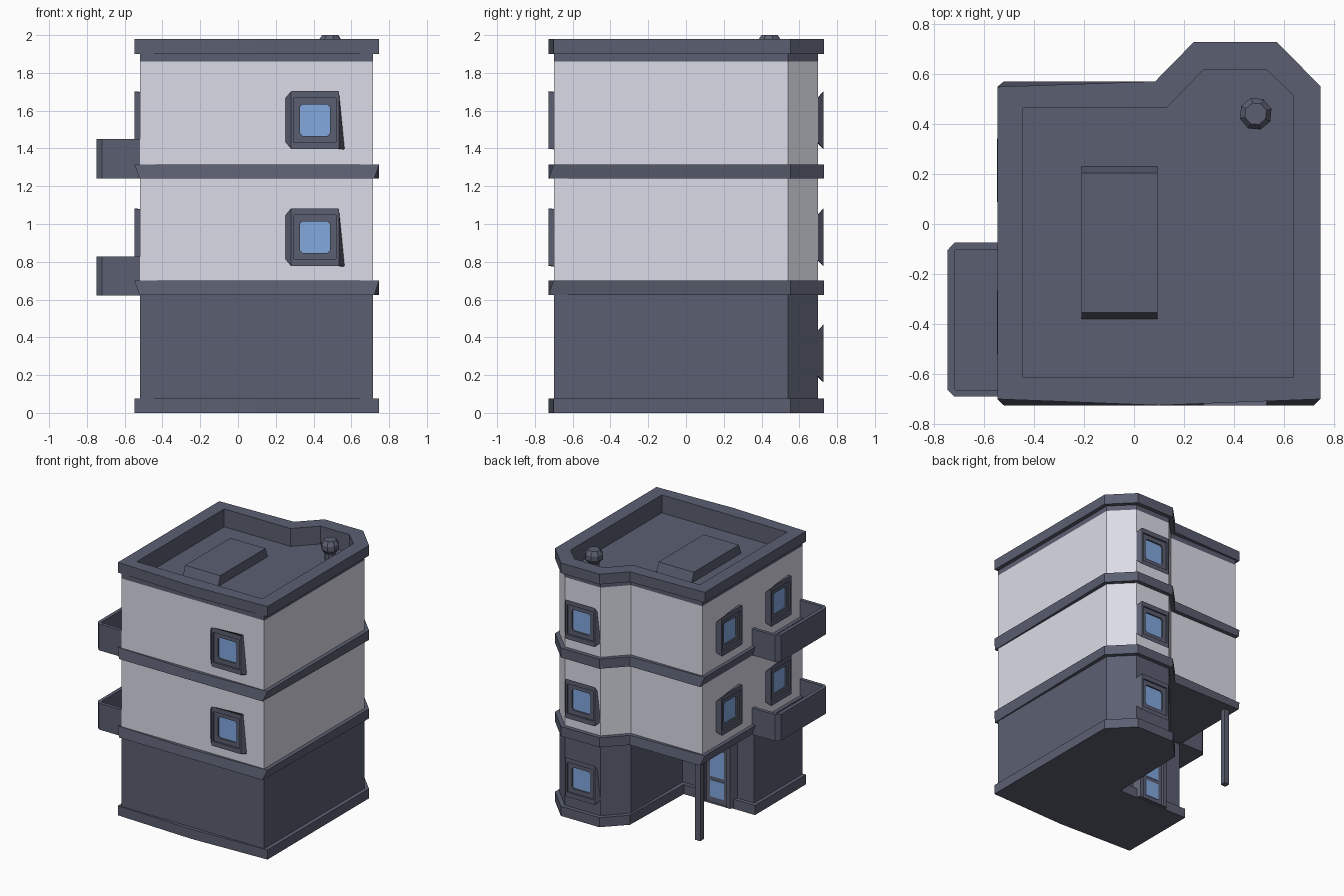
import bpy, bmesh, math
from mathutils import Vector

cube = bpy.data.objects.get("Cube")
if cube:
    bpy.data.objects.remove(cube)


def material(name, rgb):
    m = bpy.data.materials.new(name)
    m.use_nodes = True
    m.diffuse_color = (*rgb, 1)
    m.node_tree.nodes["Principled BSDF"].inputs["Base Color"].default_value = (*rgb, 1)
    return m


SLATE = material("slate_grey", (0.105, 0.115, 0.165))
PLASTER = material("pale_plaster", (0.73, 0.73, 0.82))
GLASS = material("blue_glass", (0.225, 0.395, 0.74))


def loft(name, rings, mats=(SLATE,), strip_mats=(), end_mat=0):
    """Join equal-sized rings of points into a closed solid."""
    bm = bmesh.new()
    loops = [[bm.verts.new(p) for p in ring] for ring in rings]
    for k, (a, b) in enumerate(zip(loops, loops[1:])):
        for i in range(len(a)):
            j = (i + 1) % len(a)
            f = bm.faces.new((a[i], a[j], b[j], b[i]))
            f.material_index = strip_mats[k] if k < len(strip_mats) else 0
    bm.faces.new(loops[0][::-1])
    bm.faces.new(loops[-1]).material_index = end_mat
    bmesh.ops.recalc_face_normals(bm, faces=bm.faces)
    mesh = bpy.data.meshes.new(name)
    bm.to_mesh(mesh)
    bm.free()
    for m in mats:
        mesh.materials.append(m)
    ob = bpy.data.objects.new(name, mesh)
    bpy.context.scene.collection.objects.link(ob)
    return ob


def at(outline, z):
    return [(x, y, z) for x, y in outline]


def rect(x0, x1, y0, y1):
    return [(x0, y0), (x1, y0), (x1, y1), (x0, y1)]


# Plan outlines, starting at the front corner by the balconies
BAY = [(0.56, 0.698), (0.25, 0.698), (0.1, 0.54)]
BAY_OUT = [(0.573, 0.73), (0.24, 0.73), (0.085, 0.572)]
WALL = [(-0.52, -0.698), (0.1, -0.698), (0.716, -0.698), (0.716, 0.54), *BAY, (-0.52, 0.54)]
LOW = [(-0.522, -0.727), (0.1, -0.727), (0.722, -0.727), (0.747, 0.553), *BAY_OUT, (-0.522, 0.572)]
HIGH = [(-0.548, -0.702), (0.1, -0.727), (0.747, -0.702), (0.747, 0.553), *BAY_OUT, (-0.548, 0.55)]
PARAPET = [(-0.445, -0.615), (0.1, -0.615), (0.64, -0.615), (0.64, 0.515),
           (0.53, 0.62), (0.28, 0.62), (0.13, 0.465), (-0.445, 0.465)]
# Ground floor is notched for the covered entrance
GROUND = WALL[:7] + [(0.1, -0.1), (-0.52, -0.1)]
PLINTH = HIGH[:7] + [(0.068, -0.07), (-0.548, -0.07)]
ROOF_Z = 1.84

loft("ground_floor", [at(GROUND, 0.01), at(GROUND, 0.66)])
loft("plinth", [at(PLINTH, 0), at(PLINTH, 0.075)])
loft("upper_floors_and_roof",
     [at(WALL, 0.66), at(WALL, 1.86), at(WALL, 1.9), at(HIGH, 1.9), at(HIGH, 1.98),
      at(PARAPET, 1.98), at(PARAPET, ROOF_Z)],
     (SLATE, PLASTER), (1,))
for n, z in enumerate((0.625, 1.24)):
    loft(f"floor_band_{n + 1}", [at(LOW, z), at(HIGH, z + 0.075)])

# Balconies
OUTER = [(-0.5, -0.692), (-0.72, -0.692), (-0.748, -0.664),
         (-0.748, -0.105), (-0.72, -0.075), (-0.5, -0.075)]
INNER = [(-0.5, -0.665), (-0.715, -0.665), (-0.72, -0.66),
         (-0.72, -0.107), (-0.715, -0.102), (-0.5, -0.102)]
for n, z in enumerate((0.622, 1.242)):
    loft(f"balcony_{n + 1}", [at(OUTER, z), at(OUTER, z + 0.207),
                              at(INNER, z + 0.207), at(INNER, z + 0.07)])

# Entrance post
POST = rect(-0.482, -0.438, 0.468, 0.512)
loft("entrance_post", [at(POST, 0), at(POST, 0.64)])


def on_wall(origin, normal):
    """Map (across, up, out) on a wall to model space."""
    n = Vector(normal)
    right = Vector((0, 0, 1)).cross(n)
    return lambda s, t, d: Vector(origin) + right * s + Vector((0, 0, t)) + n * d


def clipped(quad, cut):
    """Cut the four corners of a quad."""
    points = []
    for i, p in enumerate(quad):
        for q in (quad[i - 1], quad[(i + 1) % 4]):
            points.append(p + (q - p).normalized() * cut)
    return points


def window(name, origin, normal, right_low=-0.155, right_high=0.15):
    put = on_wall(origin, normal)

    def box(w, h, d, cut=0.003):
        return clipped([put(s, t, d) for s, t in rect(-w, w, -h, h)], cut)

    back = clipped([put(-0.155, -0.12, 0), put(0.157, right_low, 0),
                    put(0.127, right_high, 0), put(-0.155, 0.12, 0)], 0.003)
    # Flared frame, stepped rebate, then the pane
    loft(name, [back, box(0.127, 0.153, 0.029), box(0.113, 0.117, 0.029),
                box(0.113, 0.117, 0.016), box(0.08, 0.083, 0.016, 0.014),
                box(0.08, 0.083, 0.005, 0.014)],
         (SLATE, GLASS), (), 1)


LEVELS = (0.315, 0.93, 1.55)
for n, z in enumerate(LEVELS):
    window(f"bay_window_{n + 1}", (0.407, 0.698, z), (0, 1, 0), -0.125, 0.115)
for n, z in enumerate(LEVELS[1:]):
    window(f"front_window_{n + 1}", (0.407, -0.698, z), (0, -1, 0))
    window(f"side_window_{n + 1}", (-0.52, 0.215, z), (-1, 0, 0))
    window(f"balcony_window_{n + 1}", (-0.52, -0.395, z), (-1, 0, 0))

# Entrance door with two panes
door = on_wall((-0.225, -0.1, 0), (0, 1, 0))


def door_ring(w, h, d):
    return [door(s, t, d) for s, t in rect(-w, w, 0.005, h)]


loft("door", [door_ring(0.155, 0.5, -0.01), door_ring(0.125, 0.5, 0.055),
              door_ring(0.095, 0.46, 0.055), door_ring(0.095, 0.46, 0.035)])
for n, (lo, hi) in enumerate(((0.05, 0.18), (0.21, 0.42))):
    loft(f"door_pane_{n + 1}",
         [[door(s, t, d) for s, t in rect(-0.06, 0.06, lo, hi)] for d in (0.034, 0.04)],
         (GLASS,))

# Roof hatch
loft("roof_hatch", [at(rect(-0.21, 0.095, -0.385, 0.235), ROOF_Z - 0.01),
                    at(rect(-0.21, 0.095, -0.355, 0.205), 1.915)])


# Roof vent
def octagon(r, z):
    return [(0.488 + r * math.cos(k * math.tau / 8 + 0.3),
             0.442 + r * math.sin(k * math.tau / 8 + 0.3), z) for k in range(8)]


loft("roof_vent", [octagon(r, z) for r, z in (
    (0.04, ROOF_Z - 0.01), (0.04, 1.9), (0.066, 1.93), (0.066, 1.97), (0.045, 2.0))])
